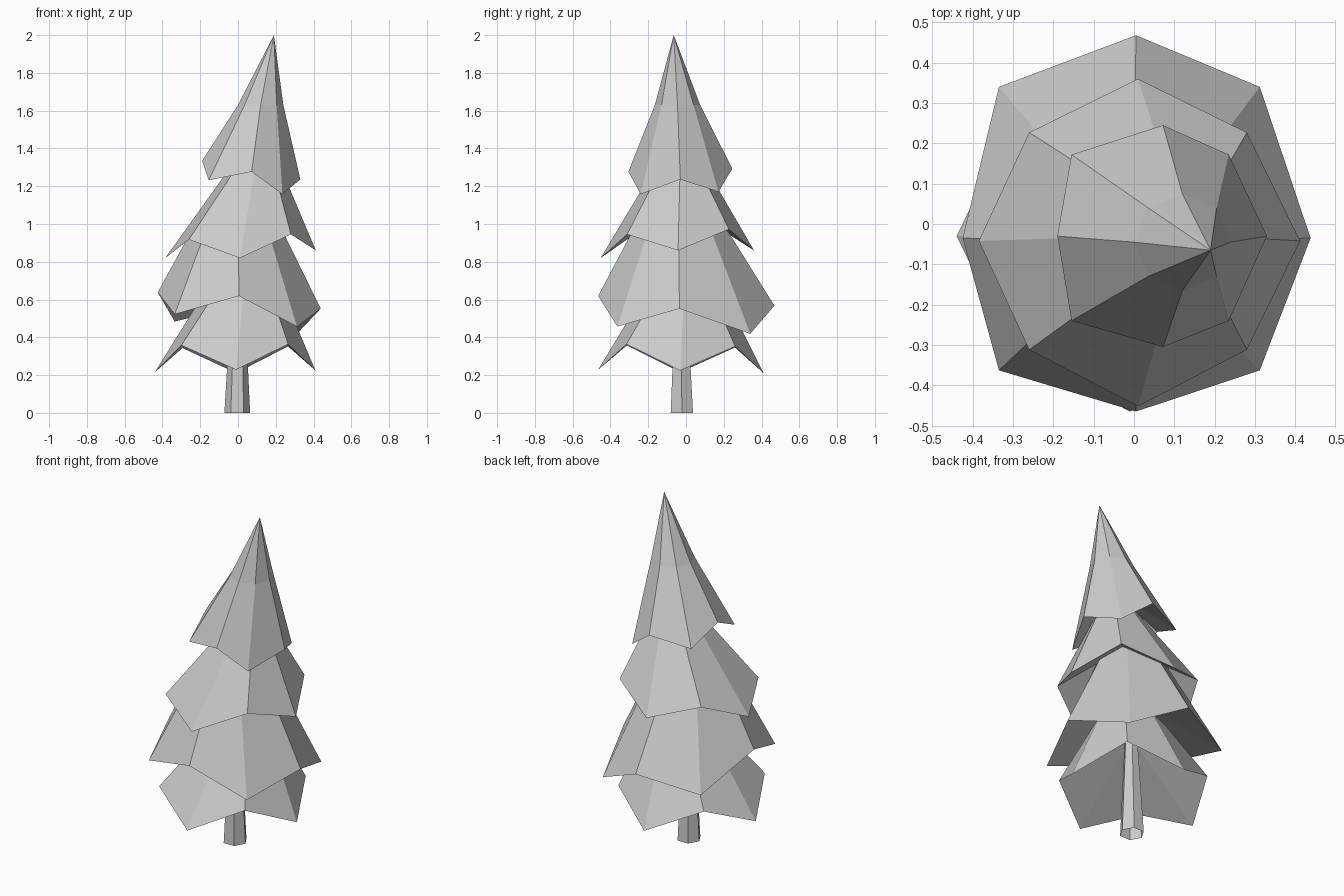
import bpy, bmesh
from math import cos, sin, pi
from mathutils import Vector

cube = bpy.data.objects.get("Cube")
if cube:
    bpy.data.objects.remove(cube, do_unlink=True)

grey = bpy.data.materials.new("plain_grey")
grey.use_nodes = True
colour = (0.6, 0.6, 0.6, 1)
grey.diffuse_color = colour
grey.node_tree.nodes["Principled BSDF"].inputs["Base Color"].default_value = colour


def ring(center, sides, radius):
    """Level regular ring of points."""
    angles = [2 * pi * i / sides for i in range(sides)]
    return [Vector(center) + Vector((cos(a), sin(a), 0)) * radius for a in angles]


def rim(mid, tips, tip_z, corners, corner_z, tilt):
    """Zigzag eight-point rim: tips on the axes, corners between them.
    tips and corners are given as their left, right, front and back limits."""
    l, r, f, b = tips
    cl, cr, cf, cb = corners
    mx, my = mid
    plan = [(r, my), (cr, cb), (mx, b), (cl, cb),
            (l, my), (cl, cf), (mx, f), (cr, cf)]
    return [Vector((x, y, (corner_z if i % 2 else tip_z)
                    + (x - mx) * tilt[0] + (y - my) * tilt[1]))
            for i, (x, y) in enumerate(plan)]


def loft(name, rings, apex=None, underside=None):
    """Skin a stack of rings, with an optional top point and hollow underside."""
    bm = bmesh.new()
    loops = [[bm.verts.new(p) for p in r] for r in rings]
    n = len(loops[0])
    for low, high in zip(loops, loops[1:]):
        for i in range(n):
            j = (i + 1) % n
            bm.faces.new((low[i], low[j], high[j], high[i]))
    top, bottom = loops[-1], loops[0]
    if apex:
        tip = bm.verts.new(apex)
        for i in range(n):
            bm.faces.new((top[i], top[(i + 1) % n], tip))
    else:
        bm.faces.new(top)
    if underside:
        peak = bm.verts.new(underside)
        for i in range(n):
            bm.faces.new((bottom[(i + 1) % n], bottom[i], peak))
    mesh = bpy.data.meshes.new(name)
    bm.to_mesh(mesh)
    bm.free()
    mesh.materials.append(grey)
    obj = bpy.data.objects.new(name, mesh)
    bpy.context.collection.objects.link(obj)


# Six-sided tapered trunk, open at the foot
loft("trunk", [ring((-0.004, -0.022, 0), 6, 0.068),
               ring((0, -0.026, 0.62), 6, 0.035)])

# Branch tiers, each tucked under the next, with hollowed undersides
loft("bottom_branches", [
    rim((-0.01, -0.03), (-0.44, 0.41, -0.465, 0.41), 0.22,
        (-0.3, 0.265, -0.315, 0.26), 0.355, (0.01, -0.02)),
    ring((0.03, -0.01, 0.65), 8, 0.2)], underside=(0, -0.025, 0.6))
loft("lower_branches", [
    rim((0.005, -0.035), (-0.425, 0.438, -0.465, 0.468), 0.595,
        (-0.335, 0.312, -0.363, 0.34), 0.47, (-0.1, -0.055)),
    ring((0, -0.04, 1.15), 8, 0.145)], underside=(0.02, -0.03, 0.85))
loft("upper_branches", [
    rim((0.01, -0.042), (-0.385, 0.412, -0.452, 0.36), 0.84,
        (-0.26, 0.28, -0.312, 0.227), 0.945, (0.05, 0.05)),
    ring((0.1, -0.03, 1.35), 8, 0.105)], underside=(0.04, -0.04, 1.15))

# Leaning treetop with a kink below the point
loft("treetop", [
    rim((0.072, -0.03), (-0.19, 0.33, -0.305, 0.245), 1.285,
        (-0.155, 0.235, -0.24, 0.172), 1.195, (-0.19, 0.03)),
    ring((0.12, -0.045, 1.63), 8, 0.12)],
    apex=(0.19, -0.065, 2), underside=(0.1, -0.045, 1.48))
